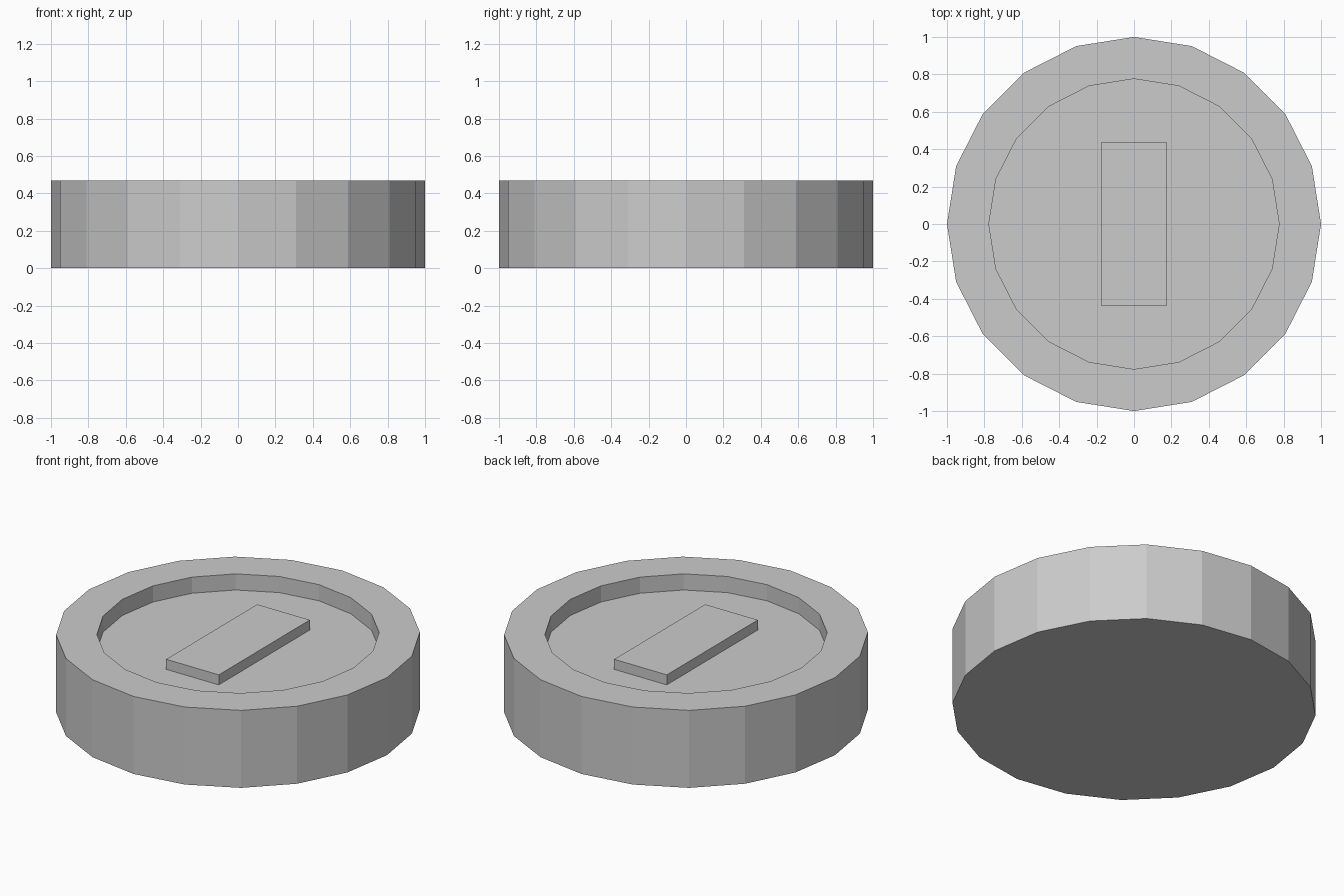
import bpy, bmesh, math

if "Cube" in bpy.data.objects:
    bpy.data.objects.remove(bpy.data.objects["Cube"])

SIDES = 20
HEIGHT, FLOOR, BAR_TOP = 0.47, 0.372, 0.433


def ring(bm, radius, z):
    return [bm.verts.new((radius * math.cos(2 * math.pi * i / SIDES),
                          radius * math.sin(2 * math.pi * i / SIDES), z))
            for i in range(SIDES)]


# Round body with a recessed top: base, outer wall, rim, inner wall, floor
bm = bmesh.new()
rings = [ring(bm, r, z) for r, z in
         [(1.0, 0.0), (1.0, HEIGHT), (0.776, HEIGHT), (0.776, FLOOR)]]
for low, high in zip(rings, rings[1:]):
    for i in range(SIDES):
        j = (i + 1) % SIDES
        bm.faces.new((low[i], low[j], high[j], high[i]))
bm.faces.new(rings[0][::-1])
bm.faces.new(rings[-1])
bmesh.ops.recalc_face_normals(bm, faces=bm.faces)
mesh = bpy.data.meshes.new("disc_body")
bm.to_mesh(mesh)
bm.free()
bpy.context.collection.objects.link(bpy.data.objects.new("disc_body", mesh))

# Raised rectangular bar on the recess floor
bpy.ops.mesh.primitive_cube_add(size=1, location=(0, 0, (FLOOR + BAR_TOP) / 2))
bar = bpy.context.object
bar.name = "raised_bar"
bar.scale = (0.353, 0.872, BAR_TOP - FLOOR)
